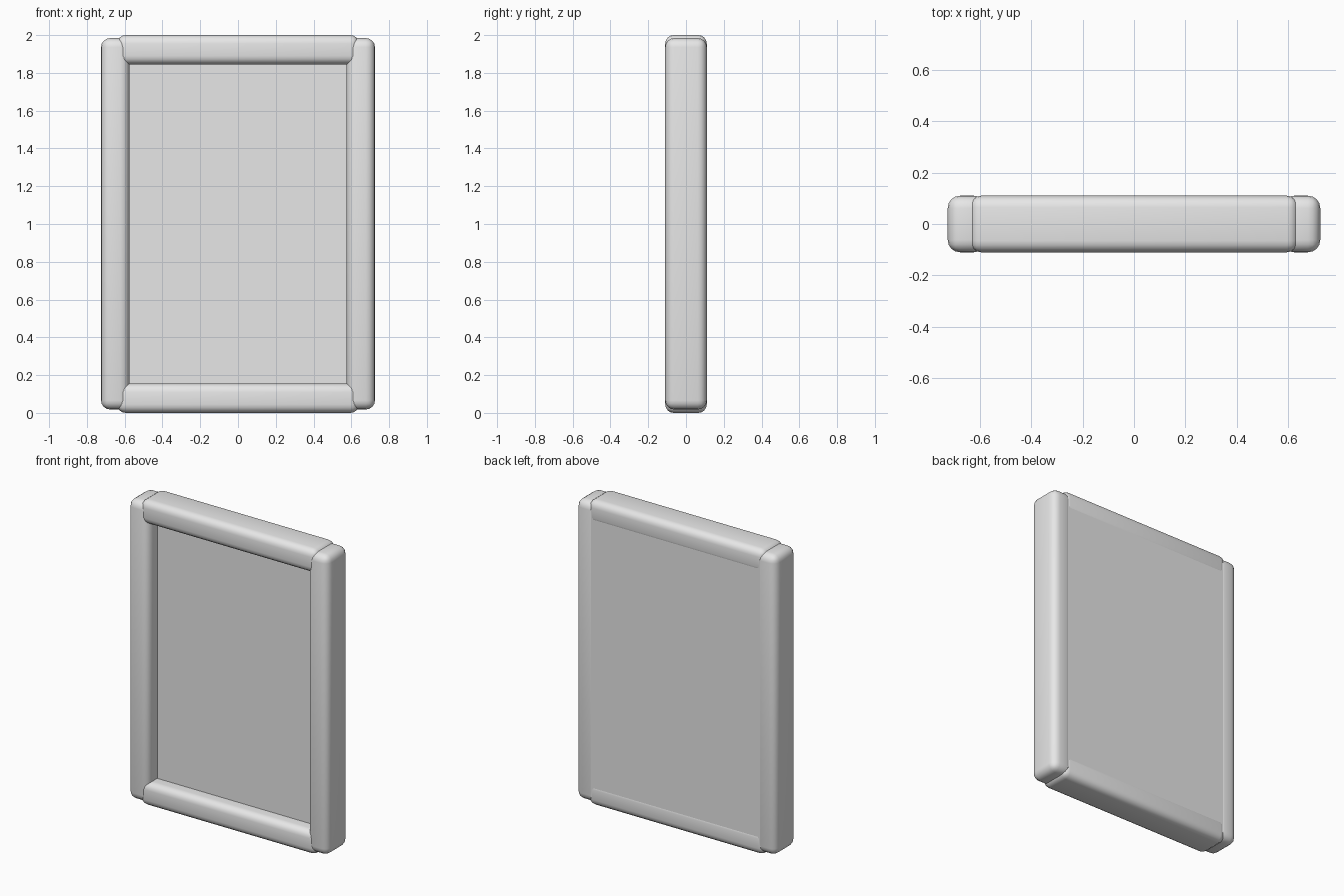
import bpy

cube = bpy.data.objects.get("Cube")
if cube:
    bpy.data.objects.remove(cube, do_unlink=True)

# Single light grey finish
grey = bpy.data.materials.new("light_grey")
grey.use_nodes = True
colour = (0.8, 0.8, 0.8, 1)
grey.diffuse_color = colour
grey.node_tree.nodes["Principled BSDF"].inputs["Base Color"].default_value = colour


def box(name, low, high, radius=0):
    """Box between two corners, with optional rounded edges."""
    centre = [(a + b) / 2 for a, b in zip(low, high)]
    bpy.ops.mesh.primitive_cube_add(size=1, location=centre)
    obj = bpy.context.object
    obj.name = name
    obj.scale = [b - a for a, b in zip(low, high)]
    bpy.ops.object.transform_apply(location=False, rotation=False, scale=True)
    obj.data.materials.append(grey)
    if radius:
        bevel = obj.modifiers.new("rounding", "BEVEL")
        bevel.width = radius
        bevel.segments = 4
        bpy.ops.object.modifier_apply(modifier=bevel.name)
        bpy.ops.object.shade_smooth_by_angle()
    return obj


DEPTH = 0.11      # half depth of the frame
INNER = 0.575     # half width of the opening
OUTER = 0.725     # half width of the frame

# Upright posts
for side, sign in (("left", 1), ("right", -1)):
    x0, x1 = sorted((sign * INNER, sign * OUTER))
    box(side + "_post", (x0, -DEPTH, 0.018), (x1, DEPTH, 1.984), 0.048)

# Top and bottom rails, slightly proud of the post ends
for name, z in (("bottom_rail", 0), ("top_rail", 1.845)):
    box(name, (-0.64, -DEPTH, z), (0.64, DEPTH, z + 0.155), 0.045)

# Backing panel, recessed at the front and flush at the back
box("backing_panel", (-0.63, -0.015, 0.06), (0.63, DEPTH - 0.002, 1.94))
